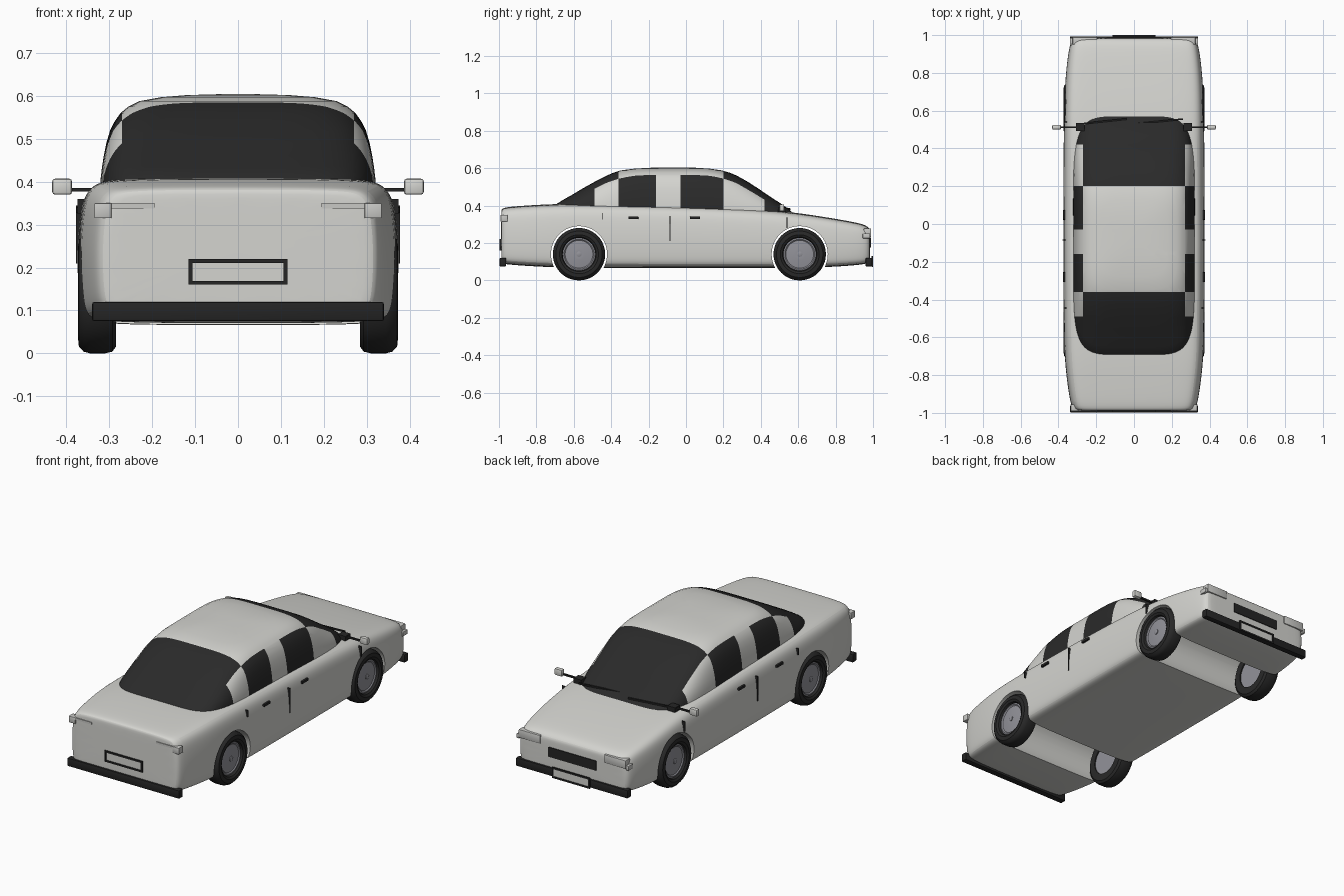
import bpy, bmesh, math
from mathutils import Vector

if "Cube" in bpy.data.objects:
    bpy.data.objects.remove(bpy.data.objects["Cube"])


def material(name, r, g, b):
    m = bpy.data.materials.new(name)
    m.diffuse_color = (r, g, b, 1)
    m.use_nodes = True
    m.node_tree.nodes["Principled BSDF"].inputs["Base Color"].default_value = m.diffuse_color
    return m


PAINT = material("body_paint", 0.66, 0.66, 0.63)
GLASS = material("dark_glass", 0.023, 0.023, 0.023)
BLACK = material("black_trim", 0.018, 0.018, 0.018)
RUBBER = material("tyre_rubber", 0.022, 0.022, 0.022)
METAL = material("hub_metal", 0.29, 0.29, 0.32)
LAMP = material("lamp_lens", 0.58, 0.58, 0.56)


def finish(name, bm, *mats, angle=35):
    bmesh.ops.recalc_face_normals(bm, faces=bm.faces)
    me = bpy.data.meshes.new(name)
    bm.to_mesh(me)
    bm.free()
    for m in mats:
        me.materials.append(m)
    ob = bpy.data.objects.new(name, me)
    bpy.context.collection.objects.link(ob)
    smooth(ob, angle)
    return ob


def smooth(ob, angle=35):
    bpy.ops.object.select_all(action='DESELECT')
    ob.select_set(True)
    bpy.context.view_layer.objects.active = ob
    bpy.ops.object.shade_smooth_by_angle(angle=math.radians(angle))


def loft(bm, rings, caps=True, wrap=False):
    vs = [[bm.verts.new(p) for p in r] for r in rings]
    n = len(vs[0])
    pairs = list(zip(vs, vs[1:])) + ([(vs[-1], vs[0])] if wrap else [])
    for a, b in pairs:
        for i in range(n):
            j = (i + 1) % n
            bm.faces.new((a[i], a[j], b[j], b[i]))
    if caps:
        bm.faces.new(vs[0])
        bm.faces.new(vs[-1])


def box(name, x, y, z, mat, bevel=0.0):
    bm = bmesh.new()
    bmesh.ops.create_cube(bm, size=1)
    lo = Vector((x[0], y[0], z[0]))
    hi = Vector((x[1], y[1], z[1]))
    for v in bm.verts:
        v.co = Vector((lo[i] + (v.co[i] + .5) * (hi[i] - lo[i]) for i in range(3)))
    if bevel:
        bmesh.ops.bevel(bm, geom=bm.edges[:], offset=bevel, segments=2, profile=.5, affect='EDGES')
    return finish(name, bm, mat)


def pair(name, x, y, z, mat, bevel=0.0):
    box(name + "_right", x, y, z, mat, bevel)
    box(name + "_left", (-x[1], -x[0]), y, z, mat, bevel)


def lathe(name, profile, y, z, side, mat, closed=True, n=48):
    # profile is (radius, x), spun about the axle
    bm = bmesh.new()
    rings = [[(side * x, y + r * math.cos(t), z + r * math.sin(t))
              for t in (2 * math.pi * k / n for k in range(n))] for r, x in profile]
    loft(bm, rings, caps=not closed, wrap=closed)
    return finish(name, bm, mat)


# Lower body: one cross-section scaled along the length
half = [(0, 1), (.5, .998), (.8, .988), (.9, .96), (.96, .88), (.985, .72), (1, .45),
        (.985, .15), (.96, .06), (.9, .015), (.6, 0), (0, 0)]
section = half + [(-a, b) for a, b in half[-2:0:-1]]
stations = [(-.988, .29, .368, .105), (-.986, .318, .382, .093), (-.965, .337, .393, .085),
            (-.8, .361, .404, .074), (-.65, .373, .411, .068), (-.3, .376, .404, .066),
            (.1, .376, .395, .066), (.5, .374, .376, .066), (.75, .368, .338, .07),
            (.9, .351, .312, .08), (.96, .338, .297, .088), (.981, .322, .278, .097),
            (.984, .29, .26, .11)]
bm = bmesh.new()
loft(bm, [[(a * w, y, zb + b * (zt - zb)) for a, b in section] for y, w, zt, zb in stations])
body = finish("lower_body", bm, PAINT)
sub = body.modifiers.new("smooth", 'SUBSURF')
sub.levels = sub.render_levels = 2

# Wheel arches cut right across the body
AXLES = {"rear": -.572, "front": .608}
cutters = []
for end, y in AXLES.items():
    c = lathe(end + "_arch_cutter", [(.15, -.6), (.15, .6)], y, .14, 1, PAINT, closed=False, n=64)
    c.hide_render = True
    mod = body.modifiers.new(end + "_arch", 'BOOLEAN')
    mod.operation, mod.object, mod.solver = 'DIFFERENCE', c, 'EXACT'
    cutters.append(c)
bpy.context.view_layer.update()
cut = bpy.data.meshes.new_from_object(body.evaluated_get(bpy.context.evaluated_depsgraph_get()))
body.modifiers.clear()
body.data = cut
for c in cutters:
    bpy.data.objects.remove(c)
smooth(body, 35)

# Cabin: stacked rounded footprints (z, rear y, front y, half width, squareness)
layers = [(.35, -.73, .585, .322, 5.5), (.38, -.715, .55, .322, 5.5), (.41, -.69, .508, .32, 5.5),
          (.435, -.65, .47, .317, 5.3), (.46, -.605, .432, .313, 5.2), (.49, -.555, .388, .307, 5),
          (.52, -.502, .342, .298, 5), (.54, -.465, .308, .288, 4.8), (.56, -.425, .272, .274, 4.6),
          (.575, -.39, .236, .256, 4.5), (.588, -.35, .192, .23, 4.4), (.597, -.28, .13, .18, 4.2),
          (.602, -.2, .06, .12, 4), (.604, -.12, 0, .05, 4)]
N = 96


def spow(v, e):
    return math.copysign(abs(v) ** e, v)


bm = bmesh.new()
rings = []
for z, yr, yf, w, e in layers:
    ts = [2 * math.pi * (k + .5) / N for k in range(N)]
    rings.append([(w * spow(math.cos(t), 2 / e),
                   (yr + yf) / 2 + (yf - yr) / 2 * spow(math.sin(t), 2 / e), z) for t in ts])
loft(bm, rings)
# Cut the window borders, then colour the panes by position
SIDE = .27
planes = [((0, y, 0), (0, 1, 0)) for y in (-.49, -.36, -.16, -.03, .2, .42)]
planes += [((s * SIDE, 0, 0), (1, 0, 0)) for s in (-1, 1)]
for co, no in planes:
    bmesh.ops.bisect_plane(bm, geom=bm.verts[:] + bm.edges[:] + bm.faces[:], dist=1e-5,
                           plane_co=co, plane_no=no)
for f in bm.faces:
    c = f.calc_center_median()
    if abs(c.x) > SIDE:
        dark = c.y < -.49 or -.36 < c.y < -.16 or -.03 < c.y < .2 or c.y > .42
    else:
        dark = c.y < -.36 or c.y > .2
    f.material_index = int(dark)
finish("cabin", bm, PAINT, GLASS, angle=40)

# Wheels
tyre = [(.086, .352), (.092, .366), (.104, .373), (.124, .371), (.136, .36), (.14, .345),
        (.14, .31), (.136, .293), (.124, .284), (.086, .284)]
hub = [(.09, .29), (.09, .354), (.08, .357), (.074, .352), (.03, .358), (.02, .358)]
for end, y in AXLES.items():
    for side, label in ((1, "right"), (-1, "left")):
        lathe(f"{end}_tyre_{label}", tyre, y, .14, side, RUBBER)
        lathe(f"{end}_hub_{label}", hub, y, .14, side, METAL, closed=False)
        lathe(f"{end}_hub_cap_{label}", [(.014, .35), (.014, .362), (.008, .364)], y, .14, side,
              METAL, closed=False, n=20)

# Bumpers
box("rear_bumper", (-.34, .34), (-.997, -.962), (.075, .12), BLACK, .005)
box("front_bumper", (-.34, .34), (.96, .993), (.075, .12), BLACK, .005)


# Number plates with a dark frame
def plate(name, y, out, z0, z1):
    t = .009
    ys = sorted((y, y + out))
    inner = sorted((y, y + out * .5))
    box(name, (-.107, .107), inner, (z0 + .005, z1 - .005), PAINT)
    pair(name + "_frame_side", (.115 - t, .115), ys, (z0, z1), BLACK)
    box(name + "_frame_top", (-.115, .115), ys, (z1 - t, z1), BLACK)
    box(name + "_frame_bottom", (-.115, .115), ys, (z0, z0 + t), BLACK)


plate("rear_plate", -.986, -.01, .16, .22)
plate("front_plate", .992, .008, .072, .13)

# Grille and lamps
box("grille", (-.145, .145), (.97, .988), (.175, .228), BLACK)
pair("headlight", (.195, .325), (.95, .989), (.232, .278), LAMP, .003)
pair("front_indicator", (.325, .34), (.945, .985), (.225, .25), LAMP, .002)
pair("rear_lamp_inner", (.195, .295), (-.991, -.96), (.338, .35), LAMP)
pair("rear_lamp_outer", (.295, .335), (-.991, -.955), (.315, .35), LAMP, .002)

# Door seams and handles
pair("door_seam", (.355, .3775), (-.088, -.083), (.21, .345), BLACK)
pair("rear_door_seam", (.35, .374), (-.447, -.443), (.325, .36), BLACK)
pair("front_door_seam", (.355, .374), (.538, .542), (.28, .335), BLACK)
pair("rear_door_handle", (.365, .377), (-.308, -.255), (.327, .341), BLACK, .002)
pair("front_door_handle", (.365, .377), (.022, .075), (.327, .341), BLACK, .002)

# Door mirrors
pair("mirror_head", (.387, .433), (.5, .525), (.37, .407), PAINT, .006)
pair("mirror_arm", (.3, .39), (.507, .516), (.377, .386), BLACK)
pair("mirror_base", (.262, .308), (.492, .535), (.365, .391), BLACK)

# Wipers
for label, x0, x1 in (("left", -.265, -.04), ("right", .025, .26)):
    a, b = Vector((x0, .532, .386)), Vector((x1, .556, .381))
    wiper = box("wiper_" + label, (0, (b - a).length), (-.004, .004), (-.004, .004), BLACK)
    wiper.location = a
    wiper.rotation_euler = (b - a).to_track_quat('X', 'Z').to_euler()
